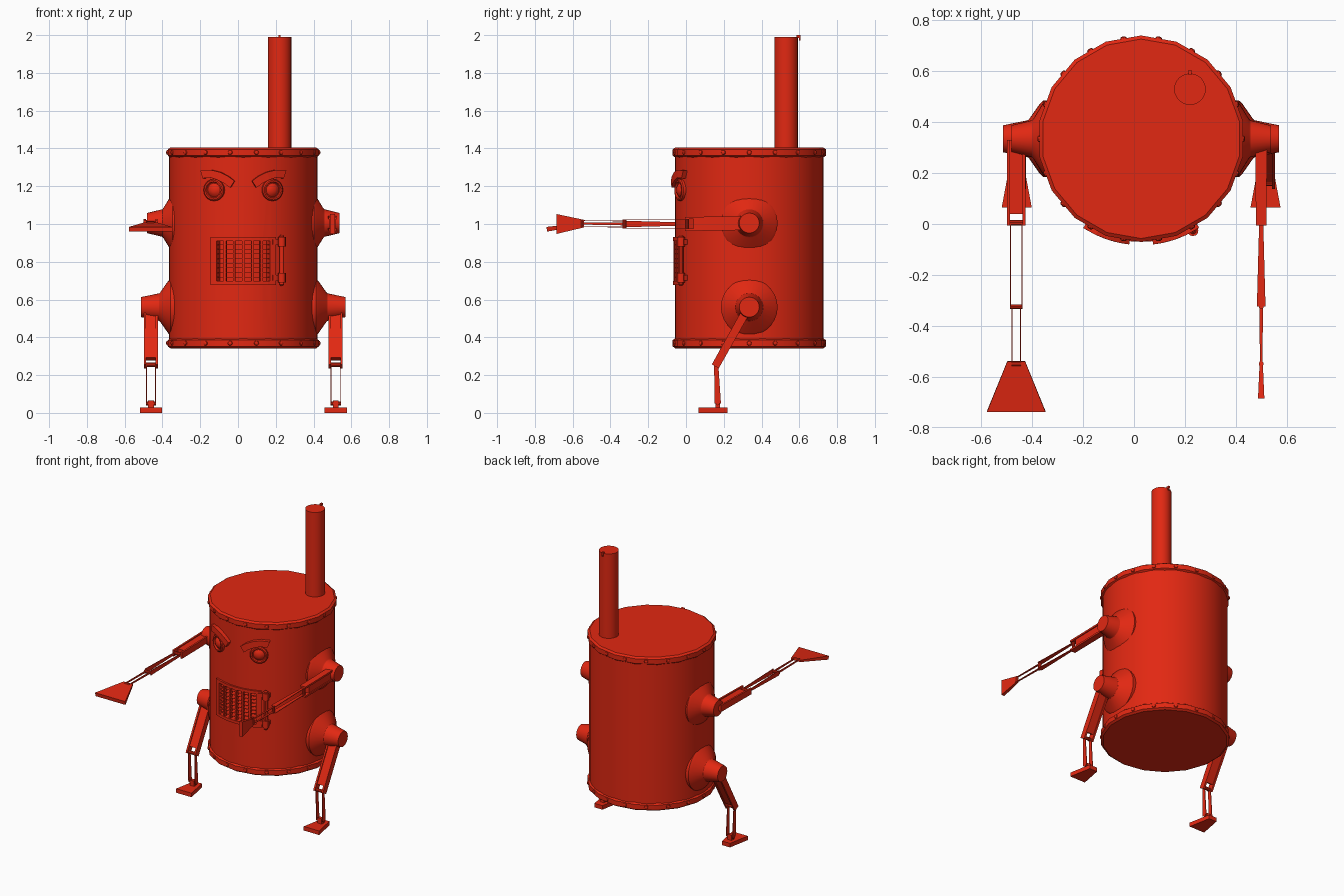
import bpy, bmesh, math
from mathutils import Vector, Matrix

if "Cube" in bpy.data.objects:
    bpy.data.objects.remove(bpy.data.objects["Cube"])

red = bpy.data.materials.new("boiler_red")
red.use_nodes = True
red.diffuse_color = (0.76, 0.021, 0.006, 1)
red.node_tree.nodes["Principled BSDF"].inputs["Base Color"].default_value = red.diffuse_color

CX, CY, R = 0.028, 0.335, 0.393      # boiler axis and radius
X, Y, Z = Vector((1, 0, 0)), Vector((0, 1, 0)), Vector((0, 0, 1))


def finish(name, bm, smooth=False):
    bmesh.ops.recalc_face_normals(bm, faces=bm.faces)
    for e in bm.edges:
        e.smooth = e.calc_face_angle(3) < math.radians(30)
    for f in bm.faces:
        f.smooth = smooth
    me = bpy.data.meshes.new(name)
    bm.to_mesh(me)
    bm.free()
    me.materials.append(red)
    ob = bpy.data.objects.new(name, me)
    bpy.context.collection.objects.link(ob)
    return ob


def loft(bm, rings):
    """Skin a list of closed point rings and cap both ends."""
    vs = [[bm.verts.new(p) for p in ring] for ring in rings]
    n = len(vs[0])
    for a, b in zip(vs, vs[1:]):
        for i in range(n):
            bm.faces.new((a[i], a[(i + 1) % n], b[(i + 1) % n], b[i]))
    bm.faces.new(vs[0])
    bm.faces.new(vs[-1])


def revolve(name, profile, origin, axis=Z, sides=24):
    """Turn a (radius, height) profile around an axis."""
    bm = bmesh.new()
    q = axis.to_track_quat('Z', 'Y')
    rings = []
    for r, h in profile:
        ring = []
        for k in range(sides):
            a = math.pi / 2 + math.tau * k / sides
            ring.append(Vector(origin) + q @ Vector((r * math.cos(a), r * math.sin(a), h)))
        rings.append(ring)
    loft(bm, rings)
    return finish(name, bm, True)


def beam(name, p, q, side, w0, w1, t0, t1, shift=0.0):
    """Tapered bar from p to q; width runs along side, thickness across it."""
    p, q = Vector(p) + side * shift, Vector(q) + side * shift
    up = (q - p).cross(side).normalized()
    bm = bmesh.new()
    loft(bm, [[c + side * sx * w / 2 + up * sy * t / 2
               for sx, sy in ((-1, -1), (1, -1), (1, 1), (-1, 1))]
              for c, w, t in ((p, w0, t0), (q, w1, t1))])
    return finish(name, bm)


def on_front(u, z, r):
    """Point on the front of the boiler, u sideways from its middle."""
    a = u / R
    a = math.asin(max(-1, min(1, a)))
    return Vector((CX + r * math.sin(a), CY - r * math.cos(a), z))


def strip(name, sections, r0, r1):
    """Curved plate hugging the boiler, from (u, z_low, u, z_high) sections."""
    bm = bmesh.new()
    loft(bm, [[on_front(ua, za, r0), on_front(ub, zb, r0),
               on_front(ub, zb, r1), on_front(ua, za, r1)]
              for ua, za, ub, zb in sections])
    return finish(name, bm)


def band(name, u0, u1, z0, z1, r0, r1, n=8):
    us = [u0 + (u1 - u0) * i / n for i in range(n + 1)]
    return strip(name, [(u, z0, u, z1) for u in us], r0, r1)


# Boiler body with riveted rims
body = revolve("boiler_body", [(R, 0.35), (R, 1.39)], (CX, CY, 0), Z, 48)
for label, z in (("bottom", 0.342), ("top", 1.352)):
    revolve(label + "_rim", [(0.392, 0), (0.406, 0.01), (0.406, 0.043), (0.392, 0.053)],
            (CX, CY, z), Z, 18)
    for k in range(18):
        a = math.radians(20 * k + 10) + math.pi / 2
        out = Vector((math.cos(a), math.sin(a), 0))
        revolve(label + "_rivet", [(0.014, 0), (0.011, 0.007), (0.005, 0.01)],
                Vector((CX, CY, z + 0.027)) + out * 0.398, out, 8)

# Chimney with a small hook
revolve("chimney", [(0.062, 1.38), (0.062, 1.99)], (0.22, 0.53, 0), Z, 24)
beam("chimney_hook", (0.22, 0.585, 1.993), (0.22, 0.605, 1.993), X, 0.012, 0.012, 0.014, 0.014)
beam("chimney_hook_tip", (0.22, 0.601, 1.99), (0.22, 0.601, 1.972), X, 0.01, 0.01, 0.008, 0.008)

# Fire-door mouth: recess, frame, bars and thin slats
ML, MR, MB, MT = -0.168, 0.168, 0.677, 0.93
cutter = band("mouth_cutter", ML + 0.03, MR - 0.03, MB + 0.02, MT - 0.02, 0.35, 0.45)
cutter.hide_render = True
cutter.hide_viewport = True
cut = body.modifiers.new("mouth_recess", 'BOOLEAN')
cut.object = cutter
cut.operation = 'DIFFERENCE'
cut.solver = 'EXACT'
band("mouth_frame_top", ML, MR, MT - 0.02, MT, 0.37, 0.405)
band("mouth_frame_bottom", ML, MR, MB, MB + 0.02, 0.37, 0.405)
band("mouth_frame_right", ML, ML + 0.03, MB, MT, 0.37, 0.405, 2)
band("mouth_frame_left", MR - 0.03, MR, MB, MT, 0.37, 0.405, 2)
for i in range(5):
    u = -0.096 + 0.048 * i
    band("mouth_bar", u - 0.006, u + 0.006, MB + 0.01, MT - 0.01, 0.38, 0.4, 1)
for i in range(8):
    z = MB + 0.04 + 0.0247 * i
    band("mouth_slat", ML + 0.02, MR - 0.02, z, z + 0.002, 0.355, 0.397)

# Door hinge
pin = on_front(0.193, 0, 0.415)
revolve("hinge_pin", [(0.006, 0.672), (0.013, 0.68), (0.013, 0.935), (0.006, 0.943)], pin, Z, 12)
for z in (0.715, 0.905):
    revolve("hinge_knuckle", [(0.021, z - 0.025), (0.021, z + 0.025)], pin, Z, 12)
    band("hinge_bracket", 0.15, 0.215, z - 0.014, z + 0.014, 0.385, 0.412, 3)

# Eyes and angry brows
for s, label in ((-1, "right"), (1, "left")):
    base = on_front(s * 0.153, 1.18, 0.375)
    out = (base - Vector((CX, CY, 1.18))).normalized()
    revolve(label + "_eye", [(0.058, 0), (0.058, 0.028), (0.052, 0.034), (0.044, 0.034),
                             (0.04, 0.024), (0.036, 0.024), (0.025, 0.034), (0.01, 0.039)],
            base, out, 20)
    mids = [(0.208, 1.262, 0.3), (0.165, 1.266, 0.1), (0.125, 1.255, -0.3),
            (0.087, 1.235, -0.5), (0.055, 1.21, -0.55)]
    sections = []
    for u, z, lean in mids:
        du, dz = 0.021 * math.sin(lean), 0.021 * math.cos(lean)
        sections.append((s * (u - du), z - dz, s * (u + du), z + dz))
    strip(label + "_brow", sections, 0.38, 0.418)


def pin_joint(name, p, side, half, r):
    revolve(name, [(r, -half), (r, half)], p, side, 10)


def upper_limb(name, p, q, side):
    d = (Vector(q) - Vector(p)).normalized()
    beam(name + "_core", p, Vector(q) - d * 0.035, side, 0.05, 0.05, 0.03, 0.03)
    for s in (-1, 1):
        beam(name + "_plate", p, Vector(q) + d * 0.01, side, 0.012, 0.012, 0.045, 0.042, s * 0.031)
    pin_joint(name + "_pin", q, side, 0.037, 0.011)


def lower_limb(name, p, q, side, gap, t0, t1):
    for s in (-1, 1):
        beam(name + "_rod", p, q, side, 0.004, 0.004, t0, t1, s * gap)
    pin_joint(name + "_pin", q, side, gap + 0.003, 0.01)


def paddle(name, p, q, side, w0, w1):
    beam(name, p, q, side, w0, w1, 0.012, 0.025)


# Hip and shoulder mounts, then the limbs
for s, label in ((-1, "right"), (1, "left")):
    for part, z, tip in (("shoulder", 1.005, 0.51), ("hip", 0.56, 0.542)):
        shrink = tip - 0.542
        revolve(f"{label}_{part}", [(0.15, 0.3), (0.15, 0.385 + shrink / 3), (0.138, 0.398 + shrink / 3),
                                    (0.078, 0.44 + shrink / 2), (0.073, 0.445 + shrink / 2),
                                    (0.053, tip)],
                (CX, CY, z), X * s, 28)

    # Leg
    x = CX + s * 0.489
    knee, ankle = Vector((x, 0.16, 0.255)), Vector((x, 0.168, 0.05))
    upper_limb(label + "_thigh", (x, 0.325, 0.55), knee, X)
    lower_limb(label + "_shin", knee, ankle, X, 0.024, 0.022, 0.034)
    beam(label + "_ankle", (x, 0.168, 0.065), (x, 0.168, 0.02), X, 0.03, 0.03, 0.024, 0.024)
    beam(label + "_foot", (x, 0.065, 0.014), (x, 0.22, 0.014), X, 0.118, 0.06, 0.028, 0.028)

# Arms: the right lies flat, the left is turned on edge
for label, x, side, end, drop, w0, w1 in (
        ("right", -0.463, X, -0.737, 0.972, 0.07, 0.23),
        ("left", 0.5, Z, -0.685, 1.0, 0.04, 0.105)):
    shoulder, elbow = Vector((x, 0.33, 1.005)), Vector((x, 0.005, 1.0))
    wrist, palm = Vector((x, -0.325, 1.0)), Vector((x, -0.55, 1.002))
    upper_limb(label + "_upper_arm", shoulder, elbow, side)
    lower_limb(label + "_forearm", elbow, wrist, side, 0.022, 0.016, 0.034)
    lower_limb(label + "_wrist", wrist, palm, side, 0.016, 0.014, 0.01)
    paddle(label + "_hand", (x, -0.54, 1.002), (x, end, drop), side, w0, w1)
